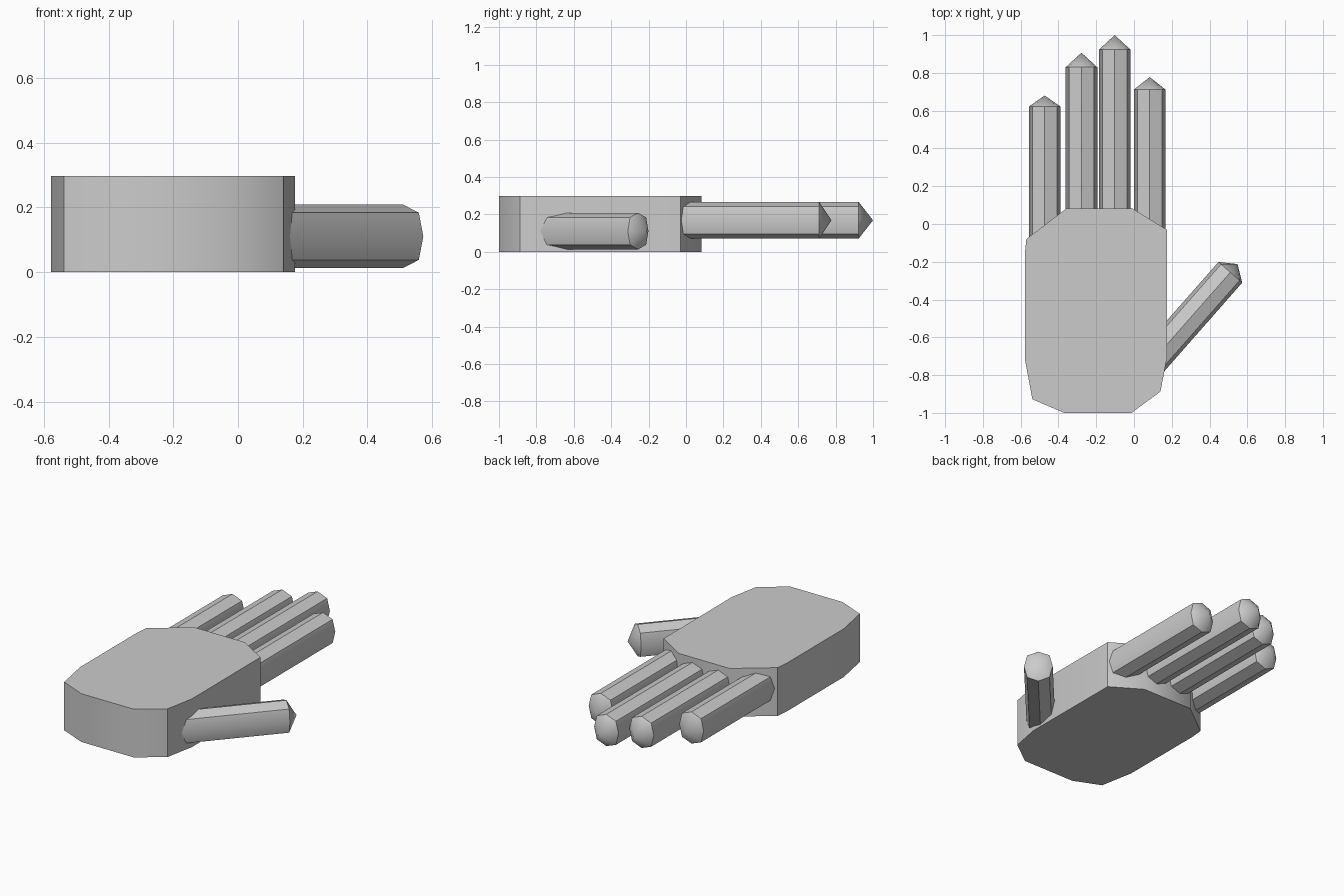
import bpy, bmesh, math
from mathutils import Vector

cube = bpy.data.objects.get("Cube")
if cube:
    bpy.data.objects.remove(cube, do_unlink=True)

grey = bpy.data.materials.new("plain_grey")
grey.use_nodes = True
grey.diffuse_color = (0.6, 0.6, 0.6, 1)
grey.node_tree.nodes["Principled BSDF"].inputs["Base Color"].default_value = (0.6, 0.6, 0.6, 1)


def finish(name, bm):
    """Turn a bmesh into a grey object, smooth except across sharp corners."""
    bmesh.ops.recalc_face_normals(bm, faces=bm.faces)
    mesh = bpy.data.meshes.new(name)
    bm.to_mesh(mesh)
    bm.free()
    mesh.materials.append(grey)
    obj = bpy.data.objects.new(name, mesh)
    bpy.context.collection.objects.link(obj)
    bpy.ops.object.select_all(action="DESELECT")
    obj.select_set(True)
    bpy.context.view_layer.objects.active = obj
    bpy.ops.object.shade_smooth_by_angle(angle=math.radians(42))
    return obj


def digit(name, end, direction, length, tip):
    """Eight-sided digit with a pointed tip, running back from its end ring."""
    end, axis = Vector(end), Vector(direction).normalized()
    side, up = Vector((axis.y, -axis.x, 0)), Vector((0, 0, 1))
    section = [(0.0835, 0), (0.065, 0.073), (0, 0.098), (-0.065, 0.073),
               (-0.0835, 0), (-0.065, -0.073), (0, -0.098), (0.065, -0.073)]
    bm = bmesh.new()
    base, ring = [[bm.verts.new(end - axis * back + side * u + up * v)
                   for u, v in section] for back in (length, 0)]
    apex = bm.verts.new(end + axis * tip)
    bm.faces.new(base)
    for i in range(len(section)):
        j = (i + 1) % len(section)
        bm.faces.new((base[i], base[j], ring[j], ring[i]))
        bm.faces.new((ring[i], ring[j], apex))
    return finish(name, bm)


# Palm: extruded outline
outline = [(-0.57, -0.08), (-0.357, 0.083), (-0.01, 0.083), (0.174, -0.03),
           (0.176, -0.7), (0.14, -0.887), (-0.013, -1), (-0.37, -1),
           (-0.538, -0.928), (-0.578, -0.714), (-0.578, -0.16)]
bm = bmesh.new()
bottom = bm.faces.new([bm.verts.new((x, y, 0)) for x, y in outline])
top = bmesh.ops.extrude_face_region(bm, geom=[bottom], use_keep_orig=True)
bmesh.ops.translate(bm, vec=(0, 0, 0.298),
                    verts=[g for g in top["geom"] if isinstance(g, bmesh.types.BMVert)])
finish("palm", bm)

# Fingers: sideways position, end of the shaft, tip length
fingers = {
    "little_finger": (-0.473, 0.622, 0.058),
    "ring_finger": (-0.278, 0.83, 0.077),
    "middle_finger": (-0.102, 0.923, 0.077),
    "index_finger": (0.083, 0.712, 0.066),
}
for name, (x, y, tip) in fingers.items():
    digit(name, (x, y, 0.169), (0, 1, 0), y + 0.2, tip)

# Thumb: angled out of the side of the palm
digit("thumb", (0.51, -0.256, 0.111), (0.66, 0.75, 0), 0.66, 0.058)
